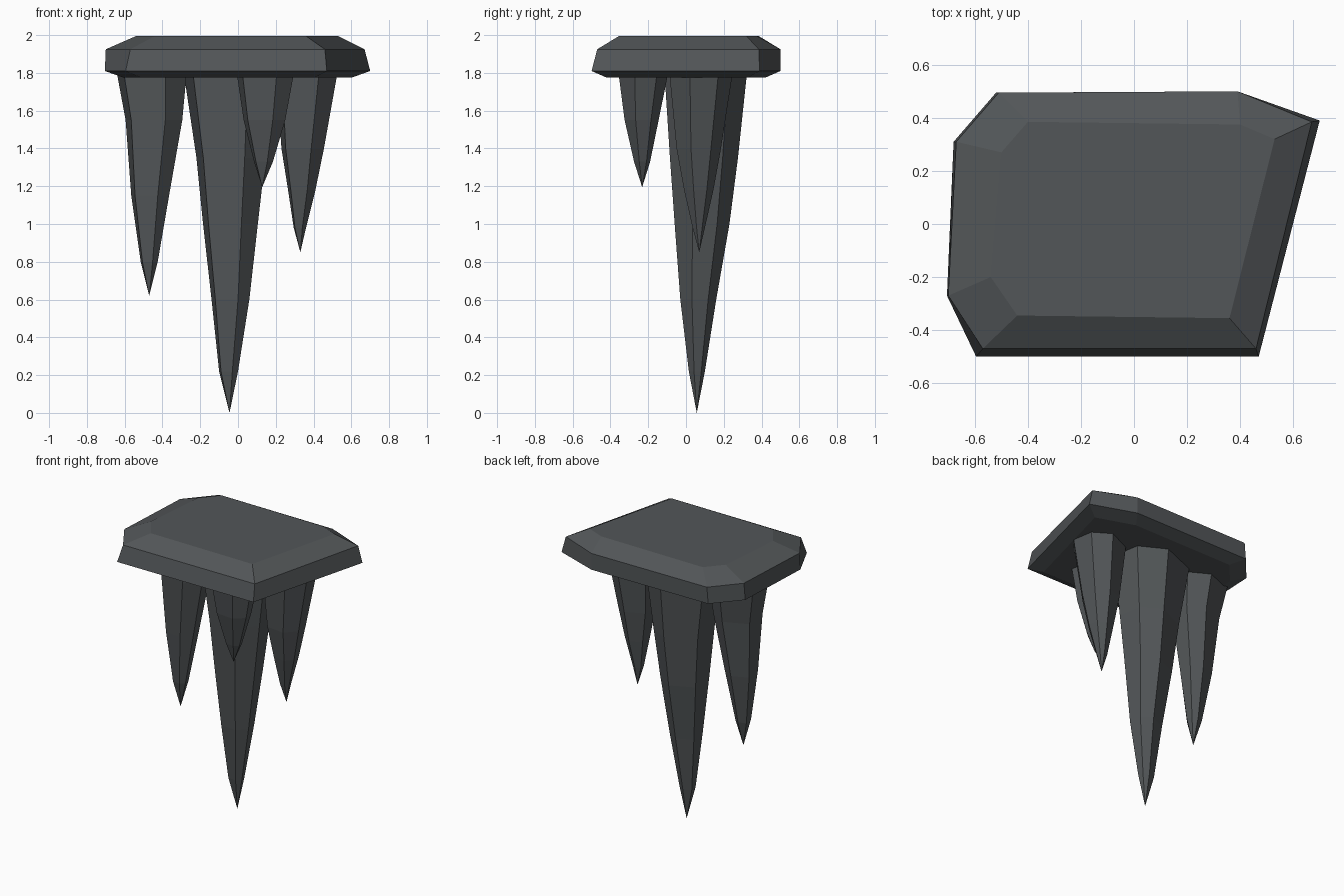
import bpy, bmesh

if "Cube" in bpy.data.objects:
    bpy.data.objects.remove(bpy.data.objects["Cube"])

stone = bpy.data.materials.new("dark slate stone")
stone.diffuse_color = (0.085, 0.093, 0.098, 1)
stone.use_nodes = True
stone.node_tree.nodes["Principled BSDF"].inputs["Base Color"].default_value = stone.diffuse_color


def loft(name, rings, tip=None):
    """Skin a stack of point rings; cap the ends, closing on a tip if given."""
    bm = bmesh.new()
    loops = [[bm.verts.new(p) for p in ring] for ring in rings]
    n = len(loops[0])
    for a, b in zip(loops, loops[1:]):
        for i in range(n):
            j = (i + 1) % n
            bm.faces.new((a[i], a[j], b[j], b[i]))
    bm.faces.new(loops[0])
    if tip:
        t = bm.verts.new(tip)
        for i in range(n):
            bm.faces.new((loops[-1][i], loops[-1][(i + 1) % n], t))
    else:
        bm.faces.new(loops[-1])
    bmesh.ops.recalc_face_normals(bm, faces=bm.faces)
    mesh = bpy.data.meshes.new(name)
    bm.to_mesh(mesh)
    bm.free()
    mesh.materials.append(stone)
    obj = bpy.data.objects.new(name, mesh)
    bpy.context.collection.objects.link(obj)
    return obj


# Ceiling slab: irregular outline, undercut below and chamfered above
rim = [(-.595, -.50), (.47, -.50), (.70, .39), (.39, .50),
       (-.52, .495), (-.68, .31), (-.705, -.27)]
shoulder = [(-.57, -.47), (.46, -.47), (.67, .385), (.39, .50),
            (-.51, .495), (-.67, .31), (-.70, -.27)]
crown = [(-.44, -.345), (.36, -.355), (.53, .32), (.40, .375),
         (-.40, .385), (-.50, .27), (-.54, -.20)]
base = [(x * .86, y * .84) for x, y in rim]
levels = [(1.775, base), (1.81, rim), (1.925, shoulder), (1.995, crown)]
loft("ceiling_slab", [[(x, y, z) for x, y in pts] for z, pts in levels])

# Irregular six-sided section, fitted to each level's x and y extents
SECTION = [(-.8, -.85), (.4, -1), (1, -.35), (.85, .55), (.1, 1), (-1, .5)]


def stalactite(name, levels, tip):
    rings = []
    for z, x0, x1, y0, y1 in levels:
        rings.append([((x0 + x1) / 2 + u * (x1 - x0) / 2,
                       (y0 + y1) / 2 + v * (y1 - y0) / 2, z) for u, v in SECTION])
    loft(name, rings, tip)


# Hanging spikes: levels are (z, x min, x max, y min, y max)
stalactite("centre_stalactite", [
    (1.82, -.29, .20, -.115, .325),
    (1.35, -.22, .145, -.085, .275),
    (1.00, -.185, .105, -.06, .23),
    (.60, -.14, .06, -.03, .16),
    (.22, -.10, .0, .015, .10)], (-.045, .057, 0))
stalactite("left_stalactite", [
    (1.82, -.645, -.27, -.09, .26),
    (1.55, -.595, -.295, -.07, .21),
    (1.15, -.565, -.365, -.04, .15),
    (.80, -.515, -.425, -.01, .085)], (-.47, .03, .62))
stalactite("right_stalactite", [
    (1.82, .20, .53, -.09, .25),
    (1.40, .23, .455, -.05, .185),
    (1.18, .265, .41, -.01, .145),
    (.98, .295, .36, .035, .10)], (.33, .07, .85))
stalactite("front_stalactite", [
    (1.82, -.01, .30, -.36, -.09),
    (1.55, .03, .25, -.325, -.145),
    (1.33, .085, .185, -.275, -.19)], (.128, -.232, 1.195))
